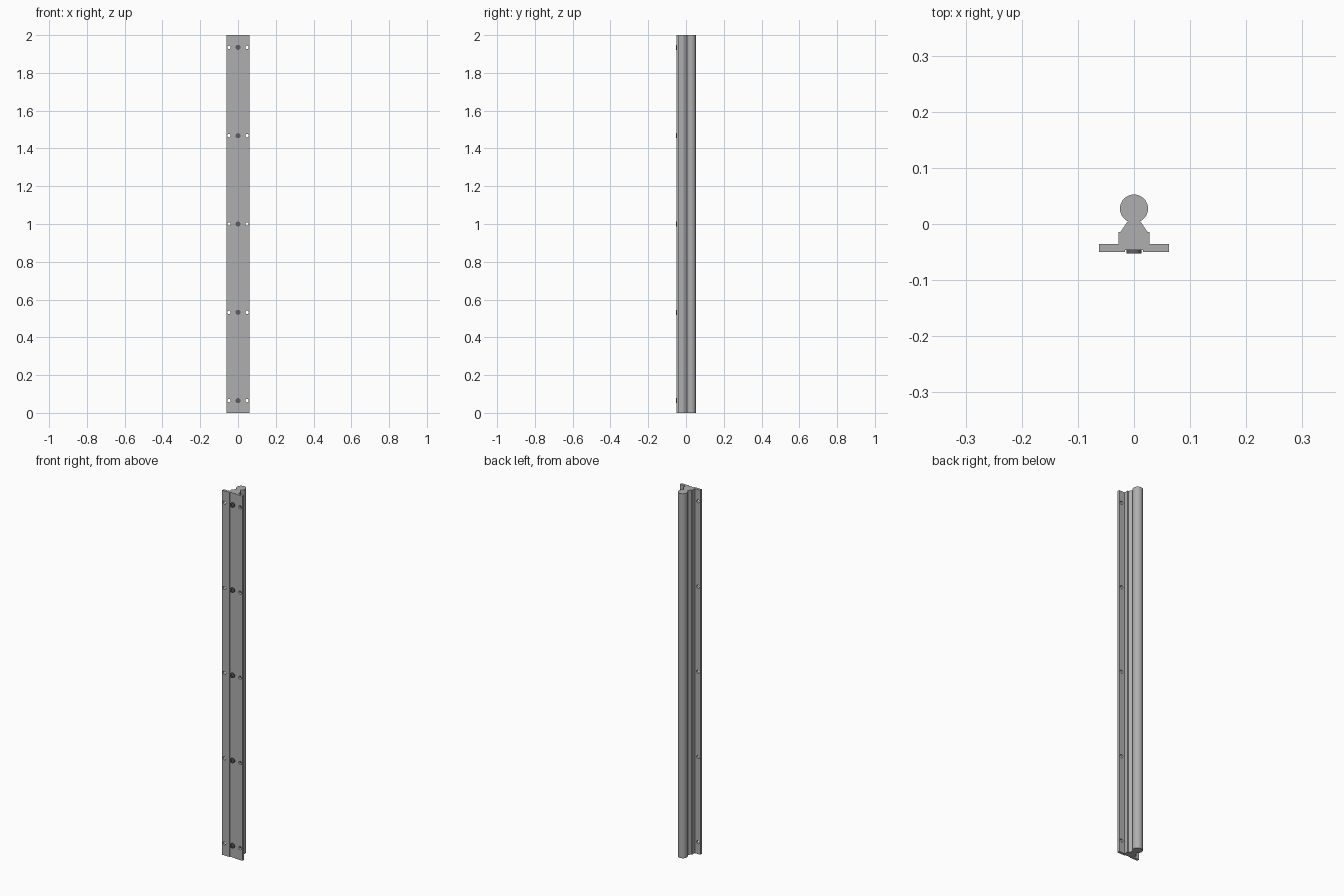
import bpy, bmesh, math
from mathutils import Matrix, Vector

cube = bpy.data.objects.get("Cube")
if cube:
    bpy.data.objects.remove(cube, do_unlink=True)

LENGTH = 2.0
BOLT_HEIGHTS = [0.065 + i * 0.4675 for i in range(5)]


def material(name, value):
    mat = bpy.data.materials.new(name)
    mat.use_nodes = True
    color = (value, value, value, 1)
    mat.diffuse_color = color
    mat.node_tree.nodes["Principled BSDF"].inputs["Base Color"].default_value = color
    return mat


def make_object(name, bm, mat):
    bmesh.ops.recalc_face_normals(bm, faces=bm.faces)
    mesh = bpy.data.meshes.new(name)
    bm.to_mesh(mesh)
    bm.free()
    mesh.materials.append(mat)
    obj = bpy.data.objects.new(name, mesh)
    bpy.context.collection.objects.link(obj)
    return obj


def smooth(obj):
    bpy.ops.object.select_all(action='DESELECT')
    obj.select_set(True)
    bpy.context.view_layer.objects.active = obj
    bpy.ops.object.shade_smooth_by_angle(angle=math.radians(30))


def cylinder(bm, x, z, y_front, y_back, radius, sides):
    """Cylinder lying along y."""
    place = Matrix.Translation((x, (y_front + y_back) / 2, z)) @ Matrix.Rotation(math.pi / 2, 4, 'X')
    return bmesh.ops.create_cone(bm, cap_ends=True, segments=sides, radius1=radius,
                                 radius2=radius, depth=y_back - y_front, matrix=place)


steel = material("aluminium grey", 0.43)

# Rail: flanged base with a shallow front groove, tapered neck and round shaft
half = [(0.016, -0.046), (0.016, -0.05), (0.062, -0.05), (0.062, -0.036),
        (0.028, -0.036), (0.028, -0.014), (0.024, -0.014)]
RADIUS, CENTRE, STEPS = 0.025, 0.0275, 40
start = math.asin(0.011 / RADIUS)
for i in range(STEPS + 1):
    a = start + (2 * math.pi - 2 * start) * i / STEPS
    if i <= STEPS // 2:
        half.append((RADIUS * math.sin(a), CENTRE - RADIUS * math.cos(a)))
outline = half + [(-x, y) for x, y in reversed(half[:-1])]
bm = bmesh.new()
base = bm.faces.new([bm.verts.new((x, y, 0)) for x, y in outline])
top = bmesh.ops.extrude_face_region(bm, geom=[base])
bmesh.ops.translate(bm, vec=(0, 0, LENGTH),
                    verts=[v for v in top["geom"] if isinstance(v, bmesh.types.BMVert)])
rail = make_object("support_rail", bm, steel)

# Mounting holes through both flanges
bm = bmesh.new()
for z in BOLT_HEIGHTS:
    for side in (-1, 1):
        cylinder(bm, side * 0.048, z, -0.07, -0.02, 0.009, 24)
holes = make_object("flange_hole_cutter", bm, steel)
holes.hide_render = True
cut = rail.modifiers.new("flange_holes", 'BOOLEAN')
cut.operation = 'DIFFERENCE'
cut.solver = 'EXACT'
cut.object = holes
bpy.context.view_layer.objects.active = rail
bpy.ops.object.modifier_apply(modifier=cut.name)
bpy.data.objects.remove(holes, do_unlink=True)
smooth(rail)

# Socket-head bolts sitting in the front groove
bolt_dark = material("dark bolt steel", 0.12)
for n, z in enumerate(BOLT_HEIGHTS):
    bm = bmesh.new()
    cylinder(bm, 0, z, -0.0525, -0.045, 0.0135, 24)
    bm.normal_update()
    front = min(bm.faces, key=lambda f: f.calc_center_median().y)
    bmesh.ops.inset_region(bm, faces=[front], thickness=0.006)
    bmesh.ops.translate(bm, vec=Vector((0, 0.005, 0)),
                        verts=bmesh.ops.extrude_discrete_faces(bm, faces=[front])["faces"][0].verts)
    smooth(make_object("bolt_%d" % (n + 1), bm, bolt_dark))
